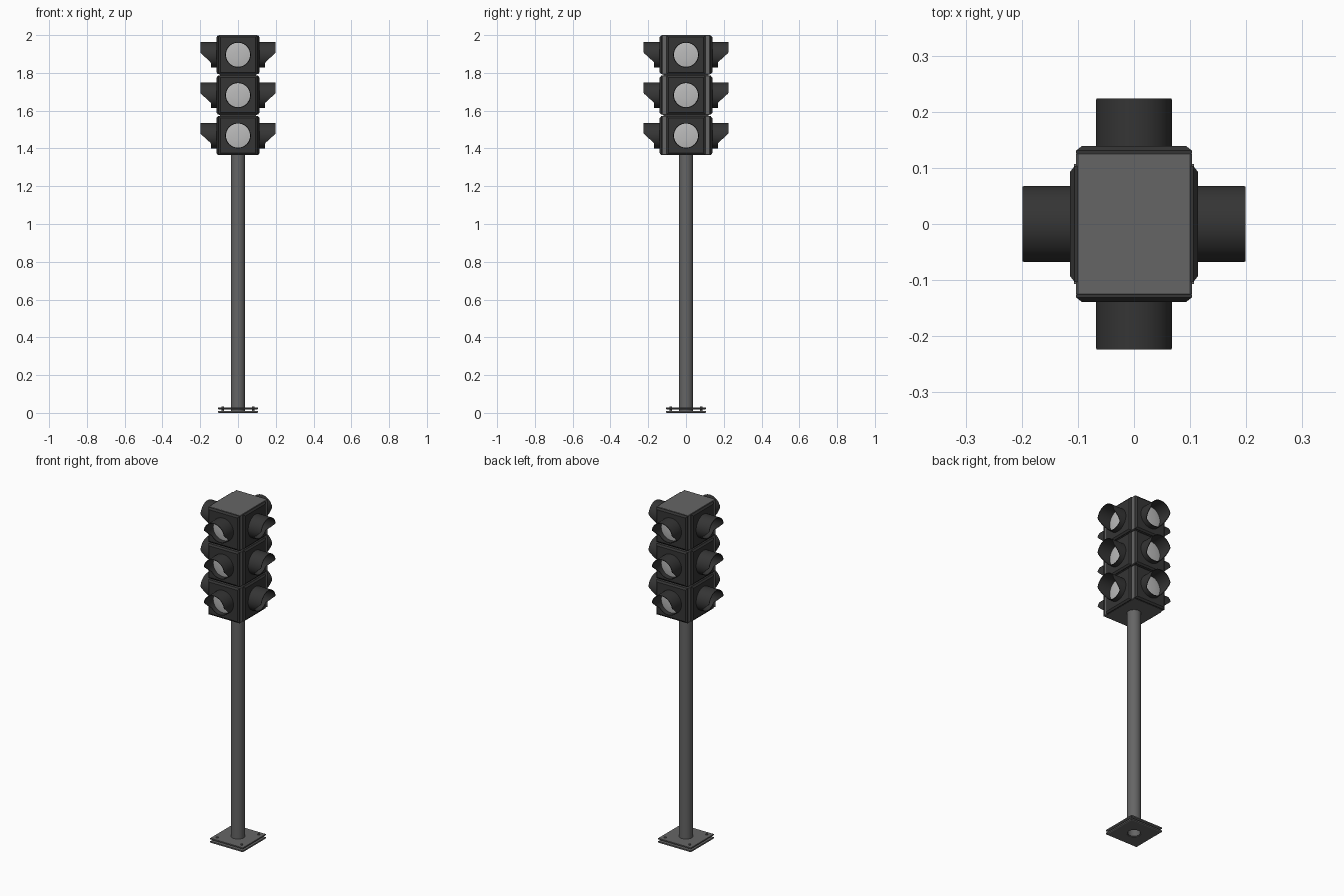
import bpy, bmesh, math
from mathutils import Matrix

if "Cube" in bpy.data.objects:
    bpy.data.objects.remove(bpy.data.objects["Cube"])


def material(name, v):
    m = bpy.data.materials.new(name)
    m.diffuse_color = (v, v, v, 1)
    m.use_nodes = True
    m.node_tree.nodes["Principled BSDF"].inputs["Base Color"].default_value = m.diffuse_color
    return m


DARK = material("dark_plastic", 0.035)
STEEL = material("grey_steel", 0.13)
GLASS = material("pale_lens", 0.5)


def finish(name, bm, mat, matrix=Matrix(), smooth=False):
    bmesh.ops.recalc_face_normals(bm, faces=bm.faces)
    me = bpy.data.meshes.new(name)
    bm.to_mesh(me)
    bm.free()
    me.transform(matrix)
    me.materials.append(mat)
    ob = bpy.data.objects.new(name, me)
    bpy.context.collection.objects.link(ob)
    if smooth:
        bpy.ops.object.select_all(action='DESELECT')
        ob.select_set(True)
        bpy.context.view_layer.objects.active = ob
        bpy.ops.object.shade_smooth_by_angle(angle=math.radians(35))
    return ob


def box(name, hx, hy, z0, z1, mat, bevel=0):
    bm = bmesh.new()
    bmesh.ops.create_cube(bm, size=1)
    bmesh.ops.transform(bm, verts=bm.verts, matrix=Matrix.Translation((0, 0, (z0 + z1) / 2))
                        @ Matrix.Diagonal((2 * hx, 2 * hy, z1 - z0, 1)))
    if bevel:
        bmesh.ops.bevel(bm, geom=bm.edges[:], offset=bevel, segments=1, affect='EDGES')
    return finish(name, bm, mat)


def loft(name, rings, mat, matrix=Matrix(), cap=False, closed=False, smooth=True):
    """Skin a list of rings (same point count); optionally cap or join the ends."""
    bm = bmesh.new()
    loops = [[bm.verts.new(p) for p in r] for r in rings]
    pairs = list(zip(loops, loops[1:])) + ([(loops[-1], loops[0])] if closed else [])
    n = len(loops[0])
    for a, b in pairs:
        for i in range(n):
            j = (i + 1) % n
            bm.faces.new((a[i], a[j], b[j], b[i]))
    if cap:
        bm.faces.new(loops[0])
        bm.faces.new(loops[-1])
    return finish(name, bm, mat, matrix, smooth)


def circle(r, z, n=32, cx=0, cy=0):
    return [(cx + r * math.cos(2 * math.pi * i / n), cy + r * math.sin(2 * math.pi * i / n), z)
            for i in range(n)]


def square(r, z, n=32):
    pts = []
    for x, y, _ in circle(1, 0, n):
        m = max(abs(x), abs(y))
        pts.append((r * x / m, r * y / m, z))
    return pts


# base: two square plates around the open pole, bolted at the corners
PR = 0.038
for name, z0, z1 in (("base_plate_lower", 0.0, 0.011), ("base_plate_upper", 0.019, 0.029)):
    loft(name, [circle(PR, z0), square(0.102, z0), square(0.107, z0 + 0.003),
                square(0.107, z1), circle(PR, z1)], STEEL, closed=True, smooth=False)
for sx in (-1, 1):
    for sy in (-1, 1):
        loft("anchor_bolt", [circle(0.007, 0.009, 12, sx * 0.08, sy * 0.08),
                             circle(0.007, 0.034, 12, sx * 0.08, sy * 0.08)], STEEL, cap=True)

# pole: open tube
loft("pole", [circle(PR, 0.003), circle(PR, 1.37), circle(PR - 0.004, 1.37),
              circle(PR - 0.004, 0.003)], STEEL, closed=True)


# visor: full ring at the root, long hood above, swept cut at the sides
def reach(a):
    d = 0.068 * math.sin(a)
    t = min(1, max(0, (d + 0.04) / 0.05))
    return 0.03 + 0.055 * t


def visor_ring(r, tip, n=64):
    pts = []
    for i in range(n):
        a = 2 * math.pi * i / n
        pts.append((r * math.cos(a), -(reach(a) if tip else 0), r * math.sin(a)))
    return pts


def door_ring(h, y):
    return [(-h, y, -h), (h, y, -h), (h, y, h), (-h, y, h)]


def lens_ring(r, y, n=48):
    return [(x, y, z) for x, z, _ in circle(r, 0, n)]


# signal heads: three stacked blocks with a door, lens and visor on every side
HX, HY, HZ = 0.103, 0.128, 0.104
box("head_core", 0.094, 0.118, 1.37, 1.99, STEEL)
for zc in (1.896, 1.682, 1.468):
    box("signal_housing", HX, HY, zc - HZ, zc + HZ, STEEL, 0.003)
    for k in range(4):
        dist = HY if k % 2 == 0 else HX
        m = Matrix.Rotation(k * math.pi / 2, 4, 'Z') @ Matrix.Translation((0, -dist, zc))
        loft("signal_door", [door_ring(0.103, 0.002), door_ring(0.103, -0.003),
                             door_ring(0.093, -0.011)], DARK, m, cap=True, smooth=False)
        front = m @ Matrix.Translation((0, -0.011, 0))
        loft("visor", [visor_ring(0.068, False), visor_ring(0.068, True),
                       visor_ring(0.0645, True), visor_ring(0.0645, False)],
             DARK, front, closed=True)
        loft("lens", [lens_ring(0.0635, 0.002), lens_ring(0.0635, -0.002),
                      lens_ring(0.045, -0.005), lens_ring(0.02, -0.0065)],
             GLASS, front, cap=True)
